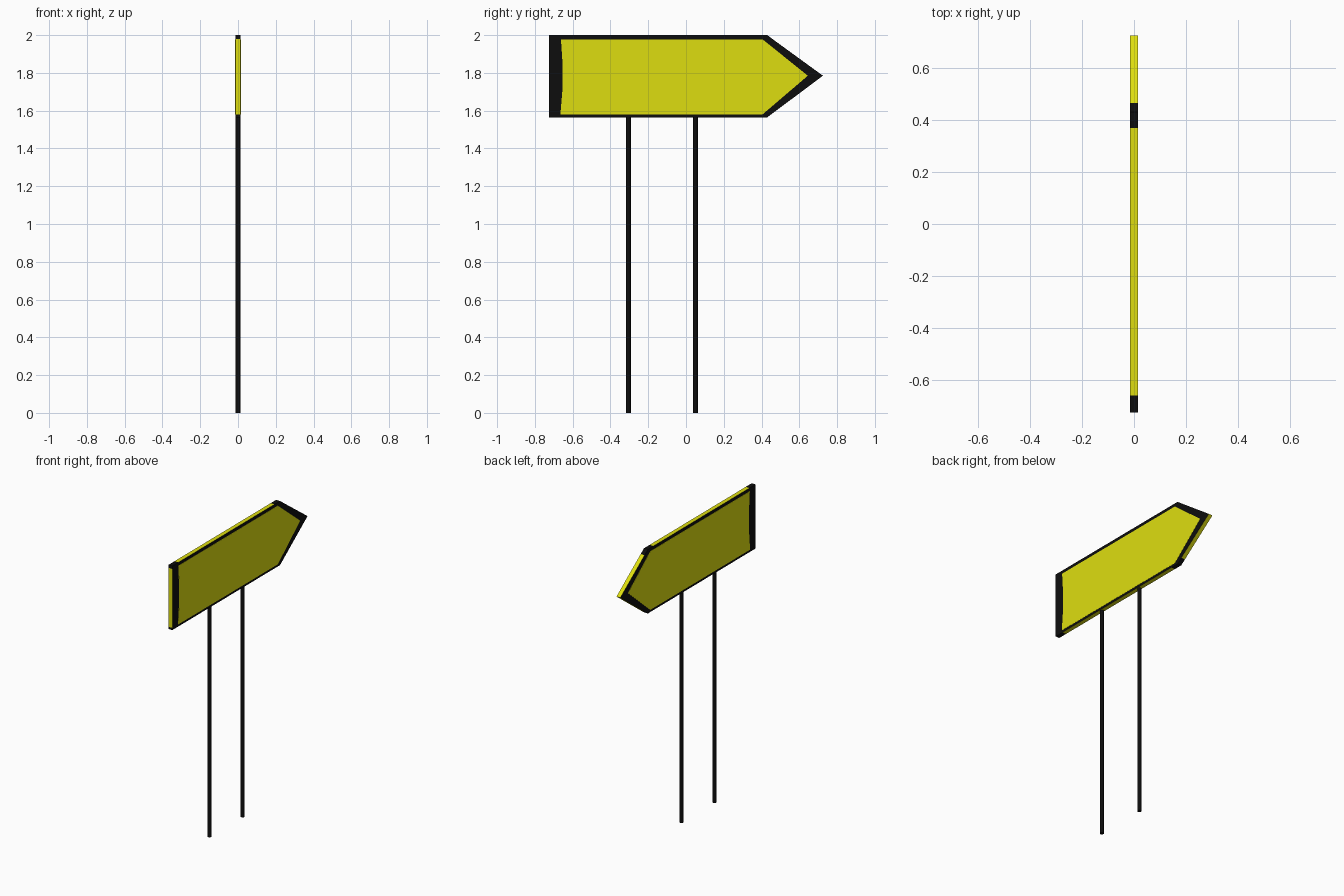
import bpy, bmesh

if "Cube" in bpy.data.objects:
    bpy.data.objects.remove(bpy.data.objects["Cube"])

def material(name, rgb):
    m = bpy.data.materials.new(name)
    m.diffuse_color = (*rgb, 1)
    m.use_nodes = True
    m.node_tree.nodes["Principled BSDF"].inputs["Base Color"].default_value = m.diffuse_color
    return m

BLACK = material("black", (0.004, 0.004, 0.004))
YELLOW = material("yellow", (0.73, 0.73, 0.005))

def prism(name, outline, x0, x1, mats, edge_mats=None):
    """Extrude a closed (y, z) outline along x, with a colour per edge."""
    bm = bmesh.new()
    a = [bm.verts.new((x0, y, z)) for y, z in outline]
    b = [bm.verts.new((x1, y, z)) for y, z in outline]
    bm.faces.new(a[::-1])
    bm.faces.new(b)
    n = len(outline)
    for i in range(n):
        j = (i + 1) % n
        f = bm.faces.new((a[i], a[j], b[j], b[i]))
        f.material_index = edge_mats[i] if edge_mats else 0
    bmesh.ops.recalc_face_normals(bm, faces=bm.faces)
    me = bpy.data.meshes.new(name)
    bm.to_mesh(me)
    bm.free()
    for m in mats:
        me.materials.append(m)
    ob = bpy.data.objects.new(name, me)
    bpy.context.collection.objects.link(ob)
    return ob

# Arrow board: outline split where the edge turns from black to yellow
LOW, MID, TOP = 1.565, 1.785, 2.0
board = [(-0.725, LOW), (-0.66, LOW), (0.37, LOW), (0.43, LOW), (0.465, 1.591),
         (0.725, MID), (0.465, 1.974), (0.43, TOP), (0.37, TOP), (-0.66, TOP),
         (-0.725, TOP), (-0.725, 1.98), (-0.725, 1.58)]
edge_colours = [0, 1, 0, 0, 1, 1, 0, 0, 1, 0, 0, 1, 0]
prism("arrow_board", board, -0.0145, 0.0145, [BLACK, YELLOW], edge_colours)

# Yellow face panels, one on each side
panel = [(-0.665, 1.58), (0.405, 1.58), (0.645, MID), (0.405, 1.978),
         (-0.662, 1.978), (-0.655, 1.87), (-0.655, 1.7)]
for side, label in ((1, "right"), (-1, "left")):
    prism("face_panel_" + label, panel, side * 0.014, side * 0.0155, [YELLOW])

# Two round posts
for y, label in ((-0.305, "rear"), (0.05, "tip")):
    bpy.ops.mesh.primitive_cylinder_add(vertices=12, radius=0.0125, depth=LOW + 0.005,
                                        location=(0, y, (LOW + 0.005) / 2))
    post = bpy.context.object
    post.name = "post_" + label
    post.data.materials.append(BLACK)
    bpy.ops.object.shade_smooth_by_angle()
